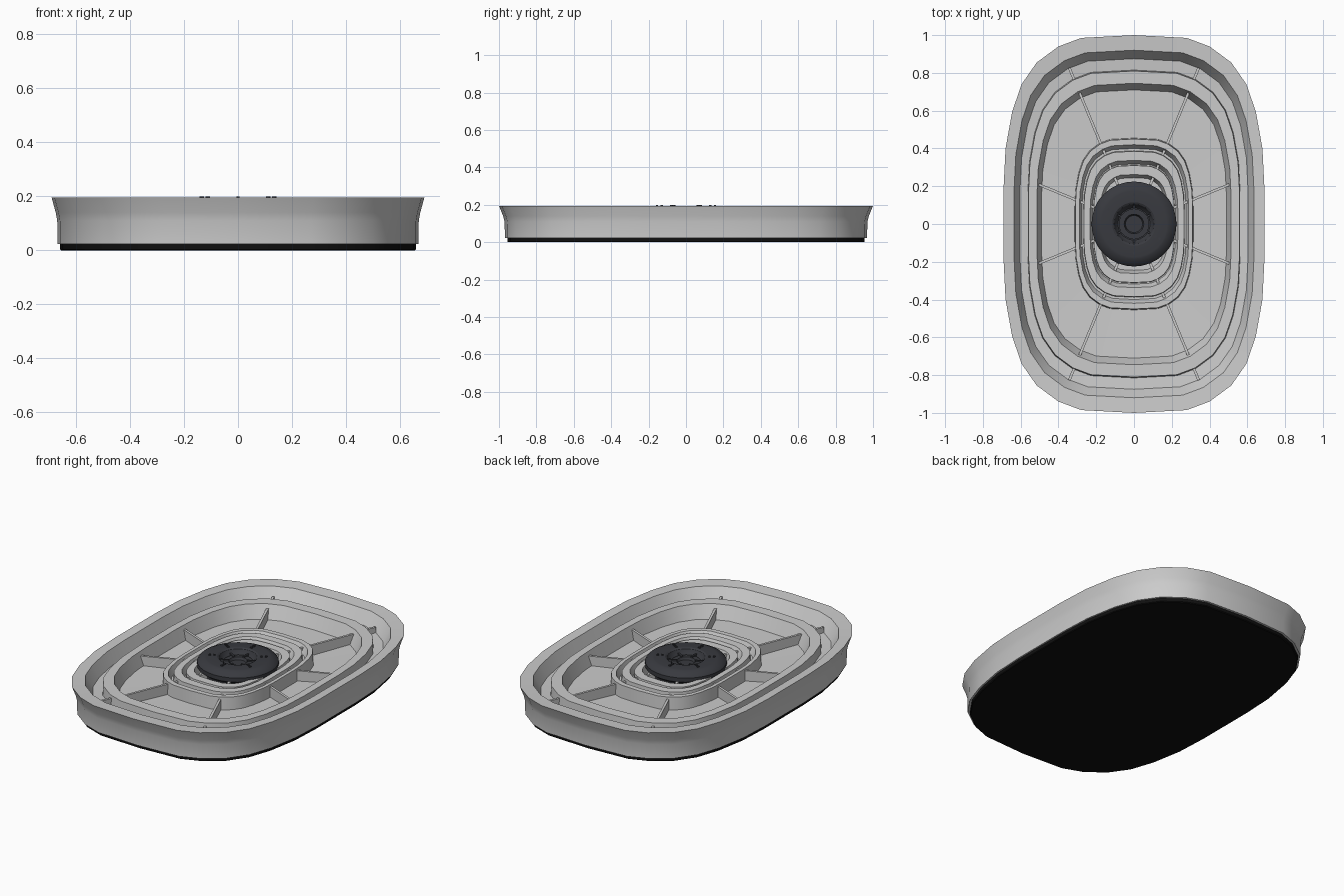
import bpy, bmesh, math
from mathutils import Matrix

if "Cube" in bpy.data.objects:
    bpy.data.objects.remove(bpy.data.objects["Cube"])


def material(name, col):
    m = bpy.data.materials.new(name)
    m.diffuse_color = (*col, 1)
    m.use_nodes = True
    m.node_tree.nodes["Principled BSDF"].inputs["Base Color"].default_value = m.diffuse_color
    return m


black = material("rubber_black", (0.005, 0.005, 0.005))
dark = material("hub_dark", (0.04, 0.042, 0.05))

# Rounded-rectangle outline, one quadrant mirrored into four
QUAD = [(0.69, 0.0), (0.69, 0.2), (0.68, 0.4), (0.645, 0.595), (0.595, 0.74),
        (0.515, 0.855), (0.40, 0.94), (0.28, 0.985), (0.0, 1.0)]
half = QUAD + [(-x, y) for x, y in reversed(QUAD[:-1])]
OUTLINE = half + [(x, -y) for x, y in reversed(half[1:-1])]
CIRCLE = [(math.cos(a), math.sin(a)) for a in (i * math.tau / 32 for i in range(32))]


def finish(name, bm, mat=None, smooth=True):
    bmesh.ops.recalc_face_normals(bm, faces=bm.faces)
    me = bpy.data.meshes.new(name)
    bm.to_mesh(me)
    bm.free()
    ob = bpy.data.objects.new(name, me)
    bpy.context.collection.objects.link(ob)
    if mat:
        me.materials.append(mat)
    if smooth:
        bpy.ops.object.select_all(action='DESELECT')
        ob.select_set(True)
        bpy.context.view_layer.objects.active = ob
        bpy.ops.object.shade_smooth_by_angle(angle=math.radians(30))
    return ob


def loft(name, outline, profile, mat=None):
    """Stack scaled copies of an outline along a (scale, z) profile, capped at both ends."""
    bm = bmesh.new()
    rings = [[bm.verts.new((x * s, y * s, z)) for x, y in outline] for s, z in profile]
    n = len(outline)
    for a, b in zip(rings, rings[1:]):
        for i in range(n):
            j = (i + 1) % n
            bm.faces.new((a[i], a[j], b[j], b[i]))
    bm.faces.new(rings[0])
    bm.faces.new(rings[-1])
    return finish(name, bm, mat)


def radial_plate(name, angle, r0, r1, z0, z1, thick, mat=None):
    bm = bmesh.new()
    bmesh.ops.create_cube(bm, size=1, matrix=(
        Matrix.Rotation(angle, 4, 'Z')
        @ Matrix.Translation(((r0 + r1) / 2, 0, (z0 + z1) / 2))
        @ Matrix.Diagonal((r1 - r0, thick, z1 - z0, 1))))
    return finish(name, bm, mat, False)


# Bottom pad
loft("bottom_pad", OUTLINE, [(0.95, 0.0), (0.955, 0.004), (0.955, 0.026)], black)

# Tray: flared outer wall, lip, channel, raised ring, bowl, three inner ridges
loft("tray", OUTLINE, [
    (0.968, 0.023), (0.97, 0.11), (0.978, 0.14), (1.0, 0.195),
    (0.92, 0.19), (0.875, 0.115), (0.815, 0.11), (0.81, 0.165),
    (0.745, 0.165), (0.71, 0.085), (0.455, 0.08), (0.45, 0.155),
    (0.42, 0.155), (0.40, 0.115), (0.388, 0.115), (0.385, 0.155),
    (0.337, 0.155), (0.318, 0.115), (0.312, 0.115), (0.31, 0.15),
    (0.262, 0.15), (0.245, 0.10)])

# Radial ribs, plus short gussets across the channel
for k in range(8):
    a = math.radians(22.5 + 45 * k)
    steep = abs(math.sin(a)) > 0.7
    radial_plate("rib", a, 0.16, 0.75 if steep else 0.555, 0.07, 0.142, 0.014)
    if steep:
        radial_plate("channel_gusset", a, 0.82, 0.895, 0.10, 0.148, 0.014)

# Round hub with a recessed centre
loft("hub", CIRCLE, [
    (0.20, 0.09), (0.205, 0.125), (0.225, 0.14), (0.225, 0.165), (0.215, 0.178),
    (0.185, 0.192), (0.175, 0.194), (0.115, 0.194), (0.105, 0.188), (0.095, 0.165),
    (0.085, 0.155), (0.08, 0.155), (0.08, 0.165), (0.052, 0.165), (0.045, 0.15)], dark)

# Hub spokes in the recess and small studs on the top face
for k in range(6):
    a = math.radians(30 + 60 * k)
    radial_plate("hub_spoke", a, 0.05, 0.10, 0.15, 0.172, 0.01, dark)
    for r in (0.13, 0.155):
        radial_plate("hub_stud", a, r - 0.006, r + 0.006, 0.185, 0.2, 0.012, dark)
